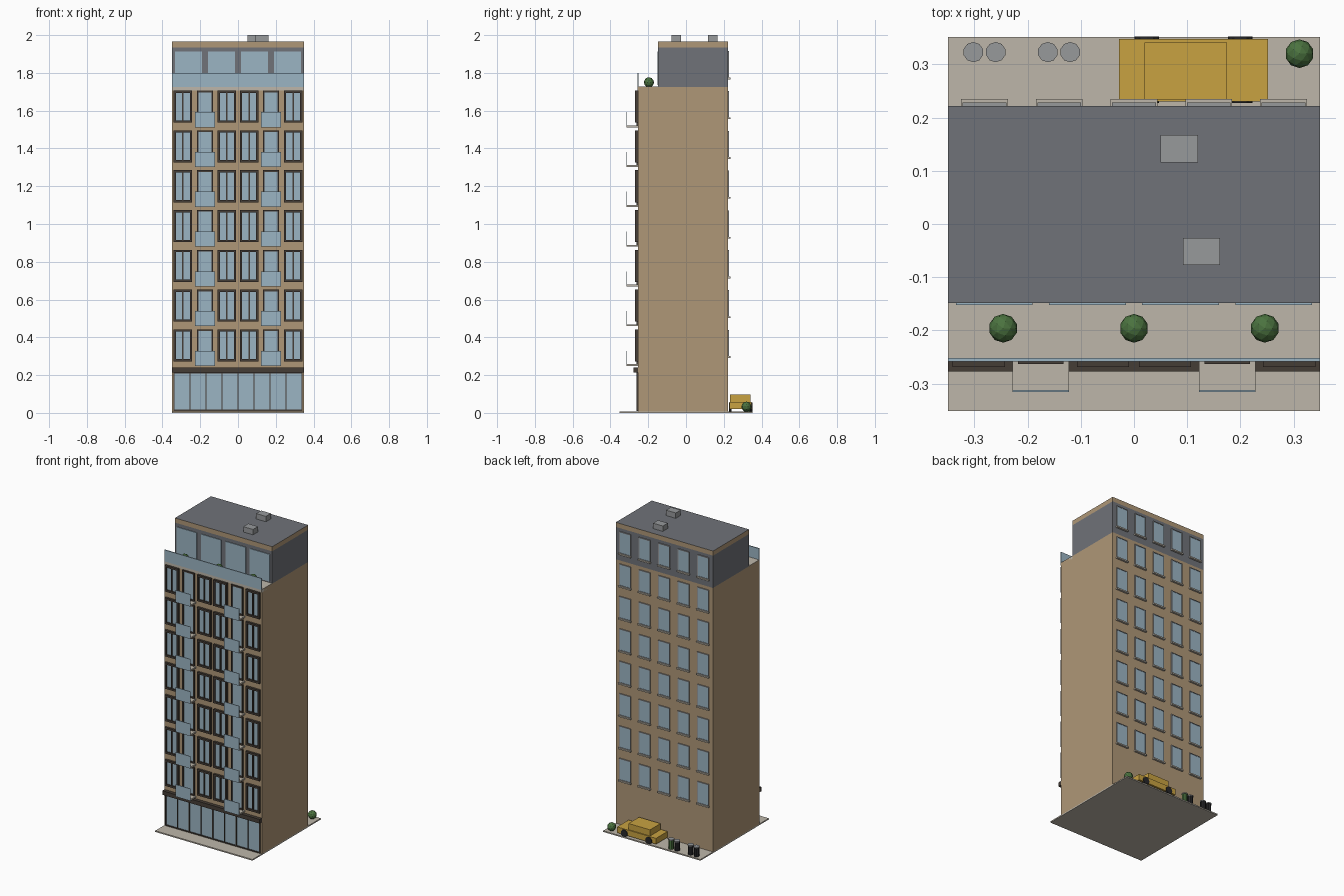
import bpy
import bmesh
from mathutils import Matrix, Vector

cube = bpy.data.objects.get("Cube")
if cube:
    bpy.data.objects.remove(cube, do_unlink=True)


def material(name, r, g, b):
    m = bpy.data.materials.new(name)
    m.use_nodes = True
    m.diffuse_color = (r, g, b, 1)
    m.node_tree.nodes["Principled BSDF"].inputs["Base Color"].default_value = (r, g, b, 1)
    return m


TAN = material("tan wall", 0.43, 0.31, 0.185)
GLASS = material("blue glass", 0.33, 0.46, 0.55)
SLATE = material("slate grey", 0.16, 0.17, 0.19)
STONE = material("pale stone", 0.51, 0.47, 0.40)
BROWN = material("dark brown frame", 0.06, 0.047, 0.037)
YELLOW = material("yellow paint", 0.58, 0.36, 0.053)
GREEN = material("leaf green", 0.07, 0.17, 0.05)
METAL = material("light metal", 0.31, 0.32, 0.33)
BLACK = material("black rubber", 0.02, 0.02, 0.022)


def finish(name, bm, *mats):
    mesh = bpy.data.meshes.new(name)
    bm.to_mesh(mesh)
    bm.free()
    for m in mats:
        mesh.materials.append(m)
    ob = bpy.data.objects.new(name, mesh)
    bpy.context.collection.objects.link(ob)
    return ob


def add_box(bm, x0, x1, y0, y1, z0, z1):
    size = Matrix.Diagonal((x1 - x0, y1 - y0, z1 - z0, 1))
    centre = Vector((x0 + x1, y0 + y1, z0 + z1)) / 2
    bmesh.ops.create_cube(bm, size=1, matrix=Matrix.Translation(centre) @ size)


def box(name, mat, *limits):
    bm = bmesh.new()
    add_box(bm, *limits)
    return finish(name, bm, mat)


def add_frame(bm, x0, x1, y0, y1, z0, z1, t):
    """Four bars around an opening."""
    add_box(bm, x0, x0 + t, y0, y1, z0, z1)
    add_box(bm, x1 - t, x1, y0, y1, z0, z1)
    add_box(bm, x0 + t, x1 - t, y0, y1, z0, z0 + t)
    add_box(bm, x0 + t, x1 - t, y0, y1, z1 - t, z1)


def cylinder(name, mat, centre, radius, depth, sides, axis="Z"):
    bm = bmesh.new()
    turn = Matrix.Rotation(1.5708, 4, "X") if axis == "Y" else Matrix()
    bmesh.ops.create_cone(bm, cap_ends=True, segments=sides, radius1=radius, radius2=radius,
                          depth=depth, matrix=Matrix.Translation(centre) @ turn)
    return finish(name, bm, mat)


def shrub(name, x, y, z, radius=0.027):
    bm = bmesh.new()
    bmesh.ops.create_icosphere(bm, subdivisions=2, radius=radius,
                               matrix=Matrix.Translation((x, y, z)))
    finish(name, bm, GREEN)


W = 0.35
FRONT, BACK, SETBACK = -0.255, 0.222, -0.148
FLOOR = 0.2107

# Main masses
box("pavement", STONE, -W, W, -0.351, 0.351, 0, 0.008)
box("main_block", TAN, -W, W, FRONT, BACK, 0.008, 1.725)
box("penthouse", SLATE, -W, W, SETBACK, BACK, 1.725, 1.935)
box("terrace_floor", STONE, -W, W, FRONT - 0.001, SETBACK, 1.708, 1.727)
cornice = box("roof_cornice", TAN, -W, W, SETBACK, BACK, 1.935, 1.965)
cornice.data.materials.append(SLATE)
for face in cornice.data.polygons:
    face.material_index = int(face.normal.z > 0.5)
box("terrace_glass_rail", GLASS, -W, W, FRONT - 0.003, FRONT + 0.003, 1.725, 1.80)
box("roof_vent_back", METAL, 0.05, 0.12, 0.116, 0.167, 1.965, 2.0)
box("roof_vent_front", METAL, 0.092, 0.162, -0.077, -0.026, 1.965, 2.0)

# Shopfront: glazing, slim mullions and canopy band
box("shop_glass", GLASS, -0.338, 0.338, FRONT - 0.003, FRONT, 0.012, 0.215)
bm = bmesh.new()
add_frame(bm, -0.342, 0.342, FRONT - 0.007, FRONT, 0.01, 0.216, 0.007)
for i in range(1, 8):
    x = -0.338 + i * 0.0845
    add_box(bm, x - 0.003, x + 0.003, FRONT - 0.007, FRONT, 0.012, 0.215)
finish("shop_frame", bm, BROWN)
box("shop_canopy", BROWN, -W, W, -0.277, FRONT, 0.213, 0.24)

# Front windows, balcony doors and balconies
frames, panes = bmesh.new(), bmesh.new()
slabs, rails = bmesh.new(), bmesh.new()
for row in range(7):
    z0, z1 = 0.272 + row * FLOOR, 0.442 + row * FLOOR
    for col in range(6):
        x = (col - 2.5) * 0.1167
        if col in (1, 4):
            add_frame(frames, x - 0.043, x + 0.043, FRONT - 0.008, FRONT, z0 - 0.014, z1, 0.009)
            add_box(panes, x - 0.036, x + 0.036, FRONT - 0.003, FRONT, z0 - 0.012, z1 - 0.005)
            add_box(slabs, x - 0.053, x + 0.053, -0.314, FRONT, z0 - 0.024, z0 - 0.014)
            add_box(rails, x - 0.053, x + 0.053, -0.316, -0.312, z0 - 0.022, z0 + 0.056)
        else:
            add_frame(frames, x - 0.049, x + 0.049, FRONT - 0.014, FRONT, z0, z1, 0.012)
            add_box(frames, x - 0.004, x + 0.004, FRONT - 0.012, FRONT, z0, z1)
            add_box(panes, x - 0.04, x + 0.04, FRONT - 0.005, FRONT, z0 + 0.01, z1 - 0.01)
finish("front_window_frames", frames, BROWN)
finish("front_window_panes", panes, GLASS)
finish("balcony_slabs", slabs, STONE)
finish("balcony_glass_rails", rails, GLASS)

# Penthouse front glazing
bm = bmesh.new()
for i in range(4):
    x = (i - 1.5) * 0.175
    add_box(bm, x - 0.072, x + 0.072, SETBACK - 0.004, SETBACK, 1.735, 1.912)
finish("penthouse_windows", bm, GLASS)

# Back windows with metal surrounds and stone sills
panes, frames, sills = bmesh.new(), bmesh.new(), bmesh.new()
for row in range(8):
    z = 0.30 + row * FLOOR
    for col in range(5):
        x = (col - 2) * 0.1405
        add_box(panes, x - 0.038, x + 0.038, BACK, BACK + 0.004, z, z + 0.136)
        add_frame(frames, x - 0.041, x + 0.041, BACK, BACK + 0.006, z - 0.002, z + 0.14, 0.005)
        add_box(sills, x - 0.044, x + 0.044, BACK, BACK + 0.013, z - 0.009, z)
finish("back_window_panes", panes, GLASS)
finish("back_window_frames", frames, METAL)
finish("back_window_sills", sills, STONE)

# Planting
for name, x in (("left", 0.246), ("middle", 0.0), ("right", -0.246)):
    shrub("terrace_shrub_" + name, x, -0.196, 1.75)
shrub("ground_shrub", 0.311, 0.32, 0.033)

# Parked car
box("car_body", YELLOW, -0.028, 0.252, 0.23, 0.348, 0.02, 0.058)
box("car_cabin", YELLOW, 0.02, 0.175, 0.233, 0.341, 0.058, 0.098)
for end, x in (("rear", 0.024), ("front", 0.2)):
    for side, y in (("inner", 0.234), ("outer", 0.346)):
        cylinder(f"car_wheel_{end}_{side}", BLACK, (x, y, 0.031), 0.023, 0.013, 12, "Y")

# Bins with lids
for i, x in enumerate((-0.302, -0.26, -0.162, -0.12)):
    cylinder(f"bin_{i + 1}", GREEN if i == 3 else BLACK, (x, 0.323, 0.037), 0.017, 0.058, 10)
    cylinder(f"bin_lid_{i + 1}", METAL, (x, 0.323, 0.069), 0.019, 0.006, 10)
